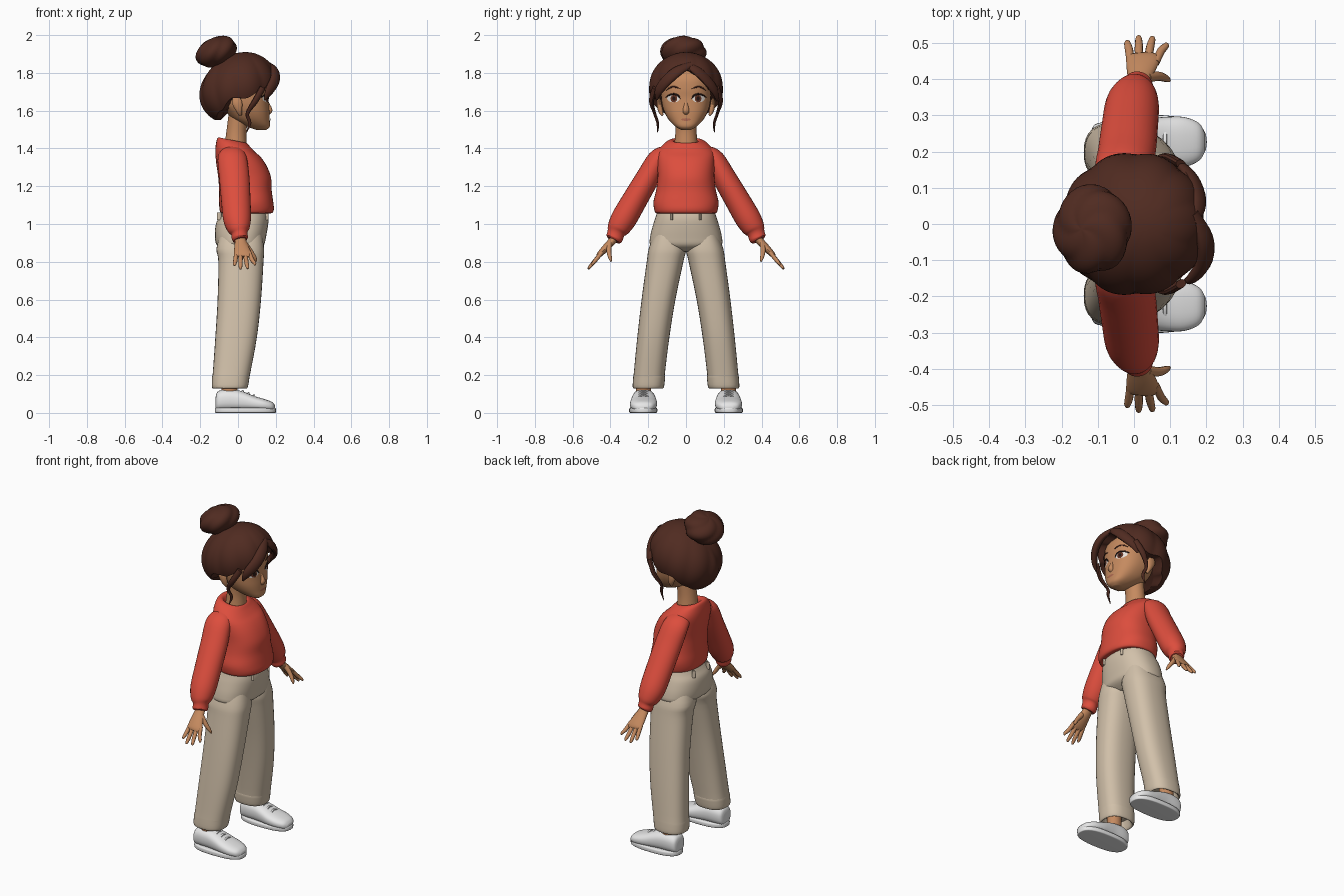
import bpy, bmesh, math
from mathutils import Vector


def mat(name, r, g, b):
    m = bpy.data.materials.new(name)
    m.diffuse_color = (r, g, b, 1)
    return m


HAIR = mat("dark brown hair", 0.080, 0.024, 0.015)
SKIN = mat("warm skin", 0.56, 0.255, 0.115)
RED = mat("red knit", 0.72, 0.075, 0.047)
BEIGE = mat("beige cloth", 0.64, 0.53, 0.40)
WHITE = mat("shoe white", 0.80, 0.80, 0.80)
EYE = mat("eye white", 0.85, 0.80, 0.75)
IRIS = mat("iris brown", 0.13, 0.035, 0.018)
DARK = mat("lash dark", 0.018, 0.008, 0.007)
LIP = mat("lip", 0.42, 0.14, 0.08)


def mesh(name, verts, faces, m, fix=True):
    me = bpy.data.meshes.new(name)
    me.from_pydata([tuple(v) for v in verts], [], faces)
    if fix:
        bm = bmesh.new()
        bm.from_mesh(me)
        bmesh.ops.recalc_face_normals(bm, faces=bm.faces)
        bm.to_mesh(me)
        bm.free()
    me.materials.append(m)
    ob = bpy.data.objects.new(name, me)
    bpy.context.collection.objects.link(ob)
    return ob


def smooth(rows, k=4):
    """Catmull-Rom interpolation between rows of numbers."""
    out = []
    for i in range(len(rows) - 1):
        p = [rows[max(i - 1, 0)], rows[i], rows[i + 1], rows[min(i + 2, len(rows) - 1)]]
        for j in range(k):
            t = j / k
            out.append([0.5 * (2 * b + (c - a) * t + (2 * a - 5 * b + 4 * c - d) * t * t
                        + (3 * b - a - 3 * c + d) * t ** 3) for a, b, c, d in zip(*p)])
    return out + [list(rows[-1])]


def skin_rings(name, rings, m):
    n = len(rings[0])
    faces = [(i * n + j, i * n + (j + 1) % n, (i + 1) * n + (j + 1) % n, (i + 1) * n + j)
             for i in range(len(rings) - 1) for j in range(n)]
    last = (len(rings) - 1) * n
    faces += [tuple(range(n)), tuple(range(last, last + n))]
    return mesh(name, [v for r in rings for v in r], faces, m)


def spow(v, e):
    return math.copysign(abs(v) ** e, v)


def slab(name, rows, m, axis='z', side=1, power=2.0, n=32, tilt=None):
    """Stacked rounded sections: (position, a0, a1, b0, b1)."""
    rings = []
    for p, a0, a1, b0, b1 in smooth(rows):
        ring = []
        for j in range(n):
            t = 2 * math.pi * j / n
            a = (a0 + a1) / 2 + (a1 - a0) / 2 * spow(math.cos(t), 2 / power)
            b = (b0 + b1) / 2 + (b1 - b0) / 2 * spow(math.sin(t), 2 / power)
            v = (a, b * side, p) if axis == 'z' else (p, a * side, b)
            ring.append(tilt(*v) if tilt else v)
        rings.append(ring)
    return skin_rings(name, rings, m)


HEAD_C = Vector((0.02, 0, 1.70))


def tube(name, rows, m, side=1, ref=None, n=14):
    """Swept ellipse: (x, y, z, radius along ref, radius across)."""
    rows = smooth([(x, y * side, z, u, v) for x, y, z, u, v in rows])
    pts = [Vector(r[:3]) for r in rows]
    rings = []
    for i, r in enumerate(rows):
        t = (pts[min(i + 1, len(pts) - 1)] - pts[max(i - 1, 0)]).normalized()
        u = Vector(ref) if ref else pts[i] - HEAD_C
        u = (u - t * u.dot(t)).normalized()
        v = t.cross(u)
        rings.append([pts[i] + u * r[3] * math.cos(a) + v * r[4] * math.sin(a)
                      for a in (2 * math.pi * j / n for j in range(n))])
    return skin_rings(name, rings, m)


def sym(rows):
    return [(z, a, b, -h, h) for z, a, b, h in rows]


X = (1, 0, 0)

# Head and neck
HEAD = sym([(1.497, .10, .148, .022), (1.515, .05, .168, .055), (1.55, -.02, .168, .09),
            (1.59, -.06, .167, .113), (1.63, -.09, .164, .126), (1.67, -.10, .162, .131),
            (1.72, -.12, .165, .135), (1.78, -.12, .155, .13), (1.84, -.08, .10, .09)])
slab("head", HEAD, SKIN, power=2.4, n=48)
slab("neck", sym([(1.38, -.075, .05, .07), (1.44, -.068, .045, .06), (1.50, -.06, .045, .056),
                  (1.58, -.05, .06, .06)]), SKIN)
tube("nose", [(.150, 0, 1.655, .008, .008), (.160, 0, 1.63, .010, .011), (.168, 0, 1.603, .014, .017),
              (.163, 0, 1.588, .010, .015), (.155, 0, 1.58, .004, .008)], SKIN, ref=X)
HEAD_ROWS = smooth(HEAD, 8)


def face_x(y, z):
    for p, q in zip(HEAD_ROWS, HEAD_ROWS[1:]):
        if p[0] <= z <= q[0]:
            t = (z - p[0]) / (q[0] - p[0])
            _, a0, a1, _, h = [u + (v - u) * t for u, v in zip(p, q)]
            return (a0 + a1) / 2 + (a1 - a0) / 2 * max(0, 1 - abs(y / h) ** 2.4) ** (1 / 2.4)
    return 0.15


def face_patch(name, y, z, ry, rz, off, m, n=20, k=4):
    """Thin disc that follows the face."""
    yz = [(y, z)] + [(y + ry * i / k * math.cos(2 * math.pi * j / n),
                      z + rz * i / k * math.sin(2 * math.pi * j / n))
                     for i in range(1, k + 1) for j in range(n)]
    faces = [(0, 1 + j, 1 + (j + 1) % n) for j in range(n)]
    faces += [(1 + i * n + j, 1 + i * n + n + j, 1 + i * n + n + (j + 1) % n, 1 + i * n + (j + 1) % n)
              for i in range(k - 1) for j in range(n)]
    mesh(name, [(face_x(a, b) + off, a, b) for a, b in yz], faces, m, fix=False)


def face_line(name, yz, m, side, width):
    rows = [(face_x(y, z) + .002, y, z, .003, width * (.4 if i in (0, len(yz) - 1) else 1))
            for i, (y, z) in enumerate(yz)]
    tube(name, rows, m, side, ref=X, n=8)


face_patch("lips", 0, 1.553, .026, .007, .003, LIP)

# Sweater body, with the neckline dropping to the front
slab("sweater_body", sym([(1.06, -.07, .15, .14), (1.058, -.09, .18, .16), (1.08, -.098, .19, .169),
                          (1.12, -.10, .186, .172), (1.18, -.10, .178, .158), (1.25, -.105, .174, .150),
                          (1.32, -.115, .145, .152), (1.38, -.12, .10, .150), (1.42, -.115, .07, .122),
                          (1.442, -.105, .05, .088), (1.44, -.085, .04, .066), (1.41, -.07, .03, .06)]),
     RED, power=2.3, n=48, tilt=lambda x, y, z: (x, y, z - .2 * (x + .03) * max(0, min(1, (z - 1.36) / .07))))

# Trousers: hips, waistband loops
slab("trouser_hips", sym([(1.08, -.075, .15, .148), (1.04, -.095, .160, .160), (1.0, -.117, .160, .173),
                          (.93, -.122, .148, .190), (.885, -.11, .135, .185), (.855, -.06, .09, .11)]),
     BEIGE, power=2.3, n=48)
for i, (x, y) in enumerate([(.150, .075), (.150, -.075), (-.10, .07), (-.10, -.07)]):
    tube(f"belt_loop_{i}", [(x, y, 1.062, .012, .006), (x, y, 1.02, .012, .006)], BEIGE, ref=X, n=8)

for s, side in ((1, "left"), (-1, "right")):
    # Ears, eyes and brows
    tube(side + "_ear", [(.012, .125, 1.575, .006, .008), (.006, .135, 1.60, .013, .016),
                         (-.004, .142, 1.64, .012, .027), (-.012, .142, 1.672, .006, .018)],
         SKIN, s, ref=(0, 1, 0))
    face_patch(side + "_eye_white", s * .066, 1.665, .034, .021, .002, EYE)
    face_patch(side + "_iris", s * .064, 1.664, .0175, .020, .0035, IRIS)
    face_patch(side + "_pupil", s * .064, 1.664, .009, .011, .005, DARK)
    face_line(side + "_upper_lash", [(.030, 1.662), (.042, 1.680), (.064, 1.688), (.088, 1.682),
                                     (.106, 1.672)], DARK, s, .0045)
    face_line(side + "_brow", [(.030, 1.716), (.055, 1.725), (.080, 1.724), (.105, 1.708)], HAIR, s, .004)

    # Sleeve with gathered cuff
    tube(side + "_sleeve", [(-.03, .11, 1.37, .068, .045), (-.03, .15, 1.34, .078, .055),
                            (-.02, .20, 1.25, .080, .062), (-.012, .267, 1.135, .078, .066),
                            (-.005, .328, 1.03, .074, .068), (.003, .360, .975, .060, .058),
                            (.008, .371, .950, .043, .046), (.010, .379, .925, .043, .045),
                            (.012, .384, .914, .036, .036)], RED, s, ref=X, n=28)

    # Hand
    tube(side + "_palm", [(.012, .36, .95, .028, .022), (.014, .395, .905, .031, .021),
                          (.020, .43, .868, .041, .019), (.025, .458, .838, .046, .015),
                          (.025, .468, .826, .036, .008)], SKIN, s, ref=X, n=18)
    for i, (xb, xt, yt, zt) in enumerate([(-.009, -.018, .505, .778), (.014, .013, .518, .760),
                                          (.038, .050, .516, .762), (.060, .088, .498, .782)]):
        tube(f"{side}_finger_{i}", [(xb, .445, .85, .011, .011),
                                    ((xb + xt) / 2, (.455 + yt) / 2, (.84 + zt) / 2, .0115, .011),
                                    (xt, yt - .006, zt + .010, .009, .008), (xt, yt, zt, .004, .004)],
             SKIN, s, ref=X, n=10)
    tube(side + "_thumb", [(.035, .405, .895, .016, .015), (.066, .408, .855, .013, .013),
                           (.088, .402, .822, .010, .010), (.098, .396, .802, .004, .004)],
         SKIN, s, ref=X, n=10)

    # Wide trouser leg with open hem
    slab(side + "_trouser_leg", [(.96, -.09, .125, .02, .165), (.87, -.114, .138, .0, .197),
                                 (.80, -.104, .135, .014, .208), (.60, -.108, .122, .056, .235),
                                 (.40, -.120, .100, .088, .258), (.205, -.134, .064, .112, .277),
                                 (.195, -.137, .062, .110, .279), (.137, -.138, .052, .117, .282),
                                 (.135, -.125, .04, .13, .27), (.18, -.11, .03, .14, .26)],
         BEIGE, side=s, power=2.5)

    # Ankle and shoe
    slab(side + "_ankle", [(.06, -.09, .0, .185, .265), (.20, -.085, -.005, .185, .265)], SKIN, side=s)
    slab(side + "_shoe_upper", [(-.118, .195, .255, .02, .085), (-.108, .175, .275, .012, .112),
                                (-.07, .165, .283, .01, .125), (-.01, .162, .286, .01, .122),
                                (.04, .157, .291, .01, .108), (.09, .153, .296, .01, .088),
                                (.14, .157, .295, .01, .073), (.18, .175, .278, .01, .058),
                                (.196, .20, .25, .015, .04)], WHITE, 'x', s, power=2.5)
    slab(side + "_shoe_sole", [(0, -.116, .192, .165, .290), (.003, -.122, .200, .153, .300),
                               (.024, -.122, .200, .153, .300), (.028, -.115, .190, .165, .290)],
         WHITE, side=s, power=2.6)
    for i in range(3):
        x, z = .025 + i * .03, .116 - i * .011
        tube(f"{side}_shoe_lace_{i}", [(x, .195, z - .012, .006, .005), (x, .225, z, .006, .005),
                                       (x, .255, z - .012, .006, .005)], WHITE, s, ref=X, n=8)

    # Loose strand in front of the ear
    tube(side + "_hair_strand", [(.13, .165, 1.72, .012, .018), (.09, .183, 1.65, .012, .017),
                                 (.05, .166, 1.585, .008, .010), (.062, .150, 1.535, .007, .009),
                                 (.045, .150, 1.485, .002, .002)], HAIR, s, n=10)

# Hair cap: rounded shell cut at a hairline that varies around the head
LINE = [(0, 1.815), (25, 1.785), (50, 1.71), (75, 1.665), (95, 1.668), (115, 1.60), (140, 1.56), (180, 1.55)]


def hairline(deg):
    for (a, za), (b, zb) in zip(LINE, LINE[1:]):
        if a <= deg <= b:
            t = (deg - a) / (b - a)
            return za + (zb - za) * t * t * (3 - 2 * t)
    return LINE[-1][1]


rings, N, K = [], 96, 22
for i in range(K + 2):
    ring = []
    for j in range(N):
        phi = 2 * math.pi * j / N - math.pi
        end = math.acos((hairline(abs(math.degrees(phi))) - 1.72) / .19)
        th = max(.02, min(1, i / K) * end)
        lock = .965 + .045 * abs(math.sin(4.5 * abs(phi) + 1.6 * th)) * math.sin(th) + .02 * (th < .3)
        r = math.sin(th) * (lock if i <= K else .64)
        z = math.cos(th) * .19
        ring.append((.2 * r * math.cos(phi) + .2 * z, .198 * r * math.sin(phi), 1.72 + z))
    rings.append(ring)
skin_rings("hair_cap", rings, HAIR)

# Bun with twisted locks
rings = []
for i in range(25):
    th = max(.03, min(math.pi - .03, math.pi * i / 24))
    ring = []
    for j in range(48):
        phi = 2 * math.pi * j / 48
        r = .93 + .10 * abs(math.sin(2.5 * phi + 2.2 * th)) * math.sin(th)
        v = Vector((.112 * r * math.sin(th) * math.cos(phi), .122 * r * math.sin(th) * math.sin(phi),
                    .080 * r * math.cos(th)))
        a = math.radians(24)
        ring.append((v.x * math.cos(a) - v.z * math.sin(a) - .115, v.y - .015,
                     v.x * math.sin(a) + v.z * math.cos(a) + 1.912))
    rings.append(ring)
skin_rings("hair_bun", rings, HAIR)

# Curtain locks framing the forehead
tube("fringe_right", [(.165, .03, 1.845, .010, .015), (.195, -.04, 1.812, .018, .030),
                      (.195, -.10, 1.762, .020, .032), (.165, -.145, 1.705, .016, .026),
                      (.14, -.155, 1.655, .003, .005)], HAIR)
tube("fringe_left", [(.165, .0, 1.845, .010, .015), (.178, .06, 1.808, .016, .028),
                     (.165, .115, 1.755, .017, .030), (.135, .155, 1.70, .014, .024),
                     (.11, .165, 1.65, .003, .005)], HAIR)

bpy.ops.object.select_all(action='SELECT')
bpy.context.view_layer.objects.active = bpy.context.selected_objects[0]
bpy.ops.object.shade_smooth_by_angle(angle=math.radians(40))
